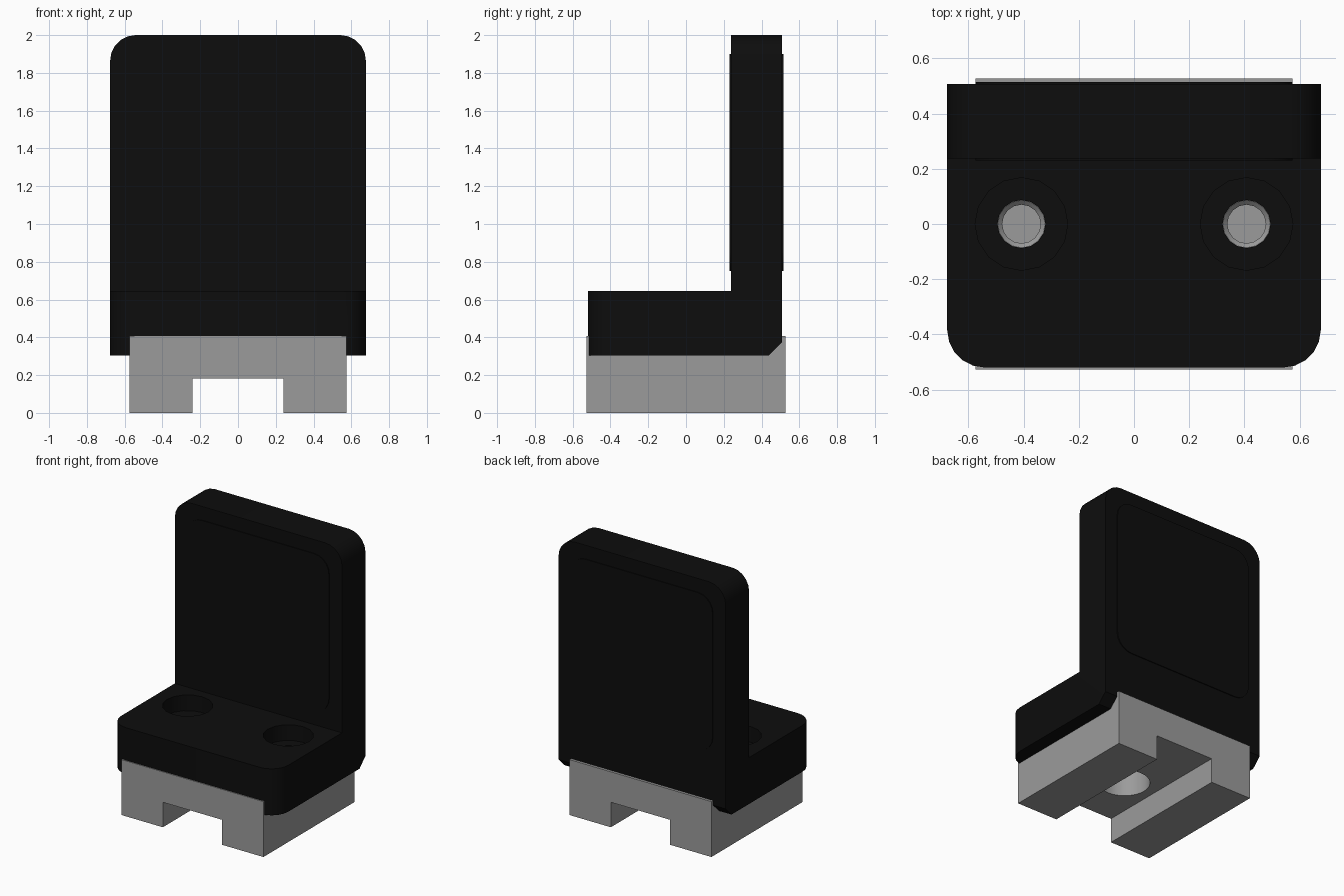
import bpy, bmesh, math
from mathutils import Vector

if "Cube" in bpy.data.objects:
    bpy.data.objects.remove(bpy.data.objects["Cube"])


def material(name, value):
    mat = bpy.data.materials.new(name)
    mat.diffuse_color = (value, value, value, 1)
    mat.use_nodes = True
    mat.node_tree.nodes["Principled BSDF"].inputs["Base Color"].default_value = mat.diffuse_color
    return mat


black = material("black_plastic", 0.004)
grey = material("grey_metal", 0.33)


def to_object(name, bm, mat=None):
    bmesh.ops.recalc_face_normals(bm, faces=bm.faces)
    mesh = bpy.data.meshes.new(name)
    bm.to_mesh(mesh)
    bm.free()
    ob = bpy.data.objects.new(name, mesh)
    bpy.context.collection.objects.link(ob)
    if mat:
        mesh.materials.append(mat)
    return ob


def extrude(points, direction):
    bm = bmesh.new()
    face = bm.faces.new([bm.verts.new(p) for p in points])
    ext = bmesh.ops.extrude_face_region(bm, geom=[face])
    verts = [v for v in ext["geom"] if isinstance(v, bmesh.types.BMVert)]
    bmesh.ops.translate(bm, vec=direction, verts=verts)
    return bm


def round_edges(bm, test, radius, segments):
    edges = [e for e in bm.edges
             if test((e.verts[0].co + e.verts[1].co) / 2, e.verts[1].co - e.verts[0].co)]
    bmesh.ops.bevel(bm, geom=edges, offset=radius, segments=segments,
                    profile=0.5, affect='EDGES')


def drill(x, y, profile, sides=16):
    # stacked rings of (radius, z) make a stepped drill shape
    bm = bmesh.new()
    rings = [[bm.verts.new((x + r * math.cos(2 * math.pi * i / sides),
                            y + r * math.sin(2 * math.pi * i / sides), z))
              for i in range(sides)] for r, z in profile]
    for a, b in zip(rings, rings[1:]):
        for i in range(sides):
            j = (i + 1) % sides
            bm.faces.new((a[i], a[j], b[j], b[i]))
    bm.faces.new(rings[0])
    bm.faces.new(rings[-1])
    return to_object("cutter", bm)


def cut(ob, cutter):
    cutter.hide_render = True
    mod = ob.modifiers.new("cut", 'BOOLEAN')
    mod.object = cutter
    mod.operation = 'DIFFERENCE'
    mod.solver = 'EXACT'
    bpy.context.view_layer.objects.active = ob
    bpy.ops.object.modifier_apply(modifier=mod.name)
    bpy.data.objects.remove(cutter)


def smooth(ob):
    bpy.ops.object.select_all(action='DESELECT')
    ob.select_set(True)
    bpy.context.view_layer.objects.active = ob
    bpy.ops.object.shade_smooth_by_angle(angle=math.radians(30))


# mounting block with a slot along its underside
outline = [(-0.575, 0), (-0.24, 0), (-0.24, 0.183), (0.24, 0.183),
           (0.24, 0), (0.575, 0), (0.575, 0.406), (-0.575, 0.406)]
block = to_object("mounting_block",
                  extrude([(x, -0.527, z) for x, z in outline], Vector((0, 1.054, 0))), grey)
cut(block, drill(0, -0.1, [(0.172, 0.1), (0.172, 0.5)], 32))

# L-shaped bracket with rounded free corners
W = 0.677
outline = [(-0.52, 0.305), (0.44, 0.305), (0.508, 0.373), (0.508, 2.0),
           (0.237, 2.0), (0.237, 0.645), (-0.52, 0.645)]
bm = extrude([(-W, y, z) for y, z in outline], Vector((2 * W, 0, 0)))
round_edges(bm, lambda m, d: abs(d.x) < 1e-4 and (m.z > 1.99 or m.y < -0.51), 0.135, 5)
bracket = to_object("bracket", bm, black)

# channel under the bracket that seats the block
outline = [(-0.575, 0.2), (0.575, 0.2), (0.575, 0.406), (-0.575, 0.406)]
cut(bracket, to_object("cutter", extrude([(x, -0.8, z) for x, z in outline],
                                         Vector((0, 1.6, 0)))))

# counterbored screw holes, blind holes in the block
for x in (-0.408, 0.408):
    cut(bracket, drill(x, 0, [(0.087, 0.35), (0.087, 0.53), (0.168, 0.53), (0.168, 0.8)]))
    cut(block, drill(x, 0, [(0.07, 0.12), (0.07, 0.39), (0.086, 0.406), (0.086, 0.5)]))

# slightly raised panel on both faces of the upright
outline = [(-0.575, 0.75), (0.575, 0.75), (0.575, 1.9), (-0.575, 1.9)]
bm = extrude([(x, 0.23, z) for x, z in outline], Vector((0, 0.285, 0)))
round_edges(bm, lambda m, d: abs(d.y) > 0.1, 0.12, 5)
panel = to_object("raised_panel", bm, black)

for ob in (block, bracket, panel):
    smooth(ob)
